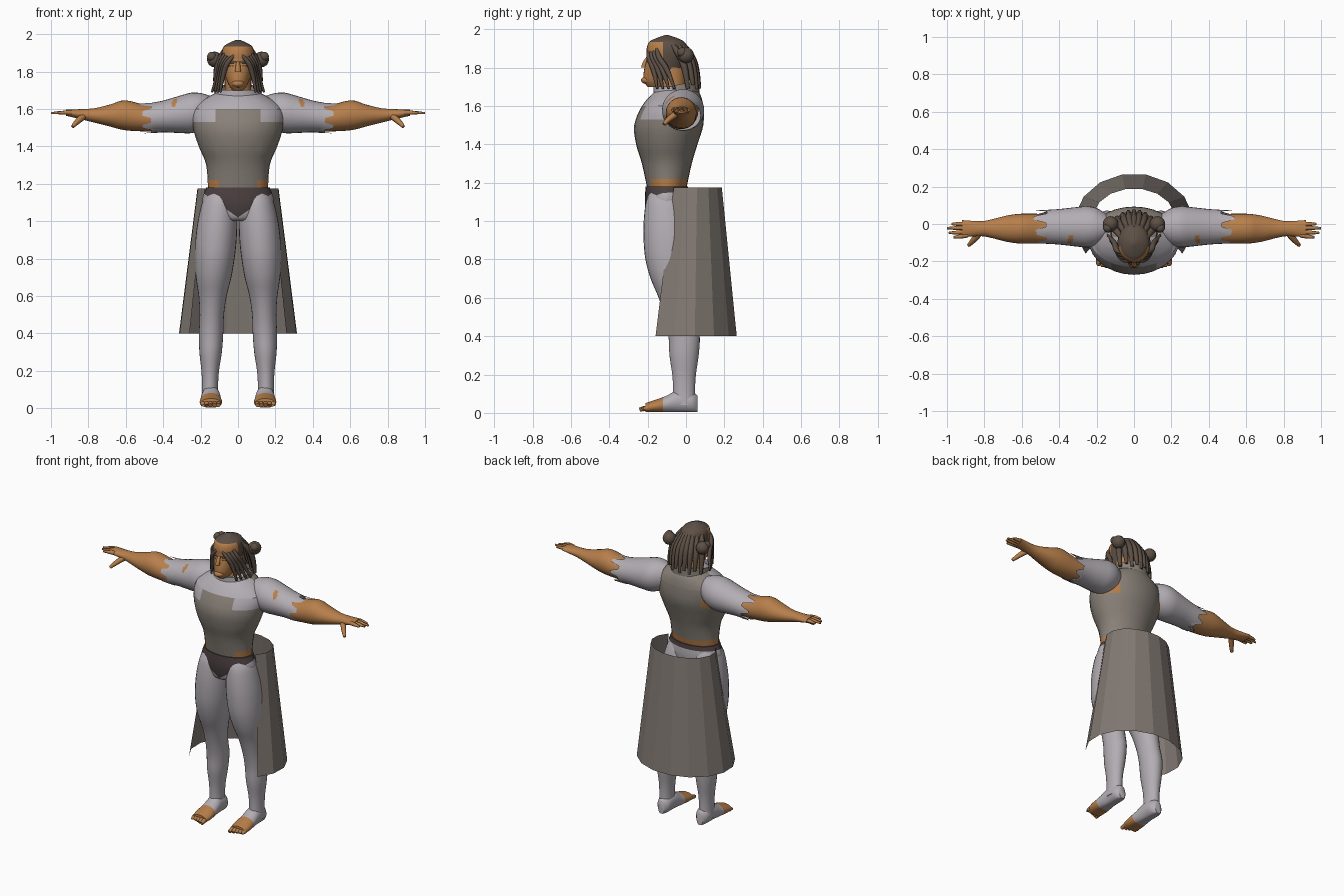
import bpy, bmesh, math
from mathutils import Vector

if "Cube" in bpy.data.objects:
    bpy.data.objects.remove(bpy.data.objects["Cube"])


def flat_colour(name, red, green, blue):
    mat = bpy.data.materials.new(name)
    mat.use_nodes = True
    mat.diffuse_color = (red, green, blue, 1)
    mat.node_tree.nodes["Principled BSDF"].inputs["Base Color"].default_value = mat.diffuse_color
    return mat


MATERIALS = [
    flat_colour("pale_cloth", .45, .42, .45),
    flat_colour("grey_vest", .25, .22, .19),
    flat_colour("skirt_cloth", .22, .19, .17),
    flat_colour("skin", .47, .21, .07),
    flat_colour("brown_hair", .11, .08, .06),
    flat_colour("dark_briefs", .07, .05, .05),
]
CLOTH, VEST, SKIRT, SKIN, HAIR, BRIEFS = range(len(MATERIALS))
X, Y, Z = Vector((1, 0, 0)), Vector((0, 1, 0)), Vector((0, 0, 1))


def smooth_rows(rows, steps=4):
    """Ease between profile rows with a Catmull-Rom curve."""
    rows = [Vector(row) for row in rows]
    padded = [rows[0], *rows, rows[-1]]
    result = []
    for before, start, end, after in zip(padded, rows, rows[1:], padded[3:]):
        tangent_in, tangent_out = (end - before) / 2, (after - start) / 2
        for step in range(steps):
            t = step / steps
            ease = t * t * (3 - 2 * t)
            result.append(start.lerp(end, ease) + tangent_in * t * (1 - t) ** 2
                          - tangent_out * t * t * (1 - t))
    return result + [rows[-1]]


def finish(name, bm, rule, smooth=True):
    """Colour the faces with a material or a rule, then make the object."""
    bmesh.ops.recalc_face_normals(bm, faces=bm.faces)
    for face in bm.faces:
        face.material_index = rule(face.calc_center_median()) if callable(rule) else rule
    mesh = bpy.data.meshes.new(name)
    bm.to_mesh(mesh)
    bm.free()
    for mat in MATERIALS:
        mesh.materials.append(mat)
    ob = bpy.data.objects.new(name, mesh)
    bpy.context.collection.objects.link(ob)
    if smooth:
        bpy.ops.object.select_all(action="DESELECT")
        ob.select_set(True)
        bpy.context.view_layer.objects.active = ob
        bpy.ops.object.shade_smooth_by_angle(angle=math.radians(50))


def loft(name, axis, rows, rule, side=1, caps=True, cuts=(), tweak=None, segments=28):
    """Skin ellipses along an axis; a row is position, two centres, two radii."""
    bm = bmesh.new()
    rings = []
    rows = smooth_rows(rows)
    for row in rows:
        position, centre_u, centre_v, radius_u, radius_v = row
        ring = []
        for k in range(segments):
            angle = math.tau * k / segments
            point = [centre_u + radius_u * math.cos(angle), centre_v + radius_v * math.sin(angle)]
            point.insert("xyz".index(axis), position)
            if tweak:
                tweak(point, k, row is rows[-1])
            ring.append(bm.verts.new((point[0] * side, point[1], point[2])))
        rings.append(ring)
    for lower, upper in zip(rings, rings[1:]):
        for k in range(segments):
            bm.faces.new((lower[k - 1], lower[k], upper[k], upper[k - 1]))
    if caps:
        bm.faces.new(rings[0])
        bm.faces.new(rings[-1])
    for place, normal in cuts:
        geometry = bm.verts[:] + bm.edges[:] + bm.faces[:]
        bmesh.ops.bisect_plane(bm, geom=geometry, plane_co=place, plane_no=normal)
    finish(name, bm, rule)


def tube(name, points, radii, mat, side=1):
    """Tapered round strand along a soft path."""
    curve = bpy.data.curves.new(name, "CURVE")
    curve.dimensions = "3D"
    curve.bevel_depth = curve.bevel_resolution = 1
    curve.resolution_u = 4
    curve.use_fill_caps = True
    spline = curve.splines.new("NURBS")
    spline.points.add(len(points) - 1)
    for target, (x, y, z), radius in zip(spline.points, points, radii):
        target.co = (x * side, y, z, 1)
        target.radius = radius
    spline.order_u = 3
    spline.use_endpoint_u = True
    curve.materials.append(MATERIALS[mat])
    bpy.context.collection.objects.link(bpy.data.objects.new(name, curve))


def ball(name, centre, radius, mat, side=1, flatten=1):
    bm = bmesh.new()
    bmesh.ops.create_uvsphere(bm, u_segments=14, v_segments=8, radius=radius)
    for vert in bm.verts:
        vert.co.z *= flatten
        vert.co += Vector(centre)
        vert.co.x *= side
    finish(name, bm, mat)


# Torso: vest, pale yoke, bare shoulder blades and waist
WAIST, YOKE, CHEST = 1.22, 1.6, 1.53


def torso_rule(c):
    across = abs(c.x)
    if c.z < WAIST and (across > .11 or c.y > -.1):
        return SKIN
    if c.y < -.06:
        return VEST if c.z < (YOKE if across < .12 else CHEST) else CLOTH
    return SKIN if across > .165 and CHEST - .06 < c.z < YOKE + .05 else VEST


torso_rows = ((1.16, -.1, .16, .1), (1.3, -.1, .17, .13), (1.4, -.1, .21, .16), (1.5, -.09, .24, .18),
              (1.6, -.07, .24, .16), (1.67, -.05, .15, .12), (1.7, -.05, .08, .08))
loft("torso", "z", [(z, 0, y, rx, ry) for z, y, rx, ry in torso_rows], torso_rule,
     cuts=[(Z * height, Z) for height in (WAIST, CHEST, YOKE)] + [(X * s * .12, X) for s in (-1, 1)])

# Pelvis: briefs with a V at the front and a belt behind
BELT, CROTCH, SLOPE = 1.15, 1.02, .7


def pelvis_rule(c):
    limit = CROTCH + SLOPE * abs(c.x) if c.y < -.1 else BELT
    return BRIEFS if c.z > limit else CLOTH


pelvis_rows = ((1, .05, .07), (CROTCH, .13, .1), (1.1, .19, .115), (1.18, .17, .11))
loft("pelvis", "z", [(z, 0, -.1, rx, ry) for z, rx, ry in pelvis_rows], pelvis_rule,
     cuts=[(Z * CROTCH, X * s * SLOPE - Z) for s in (-1, 1)] + [(Z * BELT, Z), (Y * -.1, Y)])


# Collar rising behind the neck
def raise_back(point, k, last):
    if last:
        point[2] += .2 * (point[1] + .05)


loft("collar", "z", [(z, 0, -.05, r, .12) for z, r in ((1.64, .16), (1.67, .13), (1.71, .12))],
     lambda c: CLOTH if c.y < -.07 else VEST, caps=False, tweak=raise_back)
loft("neck", "z", [(z, 0, -.07, .07, .07) for z in (YOKE, 1.8)], SKIN)

# Open back skirt: a faceted, flaring sheet
bm = bmesh.new()
PANELS = 11
edges = []
for i in range(PANELS + 1):
    angle = math.radians(-36 + 252 * i / PANELS)
    c, s = math.cos(angle), math.sin(angle)
    edges.append([bm.verts.new(co) for co in ((.22 * c, .03 + .16 * s, 1.175), (.32 * c, .27 * s, .4))])
for (top, bottom), (next_top, next_bottom) in zip(edges, edges[1:]):
    bm.faces.new((top, bottom, next_bottom, next_top))
finish("back_skirt", bm, SKIRT, smooth=False)

# Head with a hair scalp
HAIRLINE, TEMPLE = 1.935, -.12
head_rows = ((1.7, -.15, .03, .05), (1.73, -.15, .05, .07), (1.78, -.12, .07, .1),
             (1.85, -.1, .085, .105), (1.9, -.1, .087, .105), (1.94, -.1, .07, .085), (1.97, -.1, .01, .01))
loft("head", "z", [(z, 0, y, rx, ry) for z, y, rx, ry in head_rows],
     lambda c: SKIN if c.y < TEMPLE and c.z < HAIRLINE else HAIR,
     cuts=[(Z * HAIRLINE, Z), (Y * TEMPLE, Y)])
tube("nose", [(0, -.2, 1.85), (0, -.22, 1.82), (0, -.22, 1.8)], (.01, .014, .016), SKIN)
ball("chin", (0, -.2, 1.735), .035, SKIN, flatten=.6)
tube("mouth", [(-.03, -.2, 1.765), (0, -.225, 1.77), (.03, -.2, 1.765)], (.004, .005, .004), BRIEFS)

# Braids down the back of the head
BRAIDS = 9
for i in range(BRAIDS):
    t = 2 * i / (BRAIDS - 1) - 1
    y = -.02 - .06 * t * t
    tube("back_braid", [(.06 * t, y, 1.93), (.1 * t, y + .05, 1.87), (.12 * t, y + .08, 1.78),
                        (.12 * t, y + .09, 1.69 + .02 * (i % 2))], (.012, .02, .018, .01), HAIR)


# Torn sleeve hem and flat sole
def tear_hem(point, k, last):
    if last:
        point[0] += .035 * (-1) ** (k // 2) + (point[2] - CHEST) / 4


def flatten_sole(point, k, last):
    point[2] = max(point[2], .005)


arm_rows = ((.17, .07, 1.585, .07), (.3, .09, 1.58, .09), (.46, .08, 1.55, .07), (.6, .08, 1.566, .08),
            (.68, .07, 1.565, .06), (.76, .05, 1.565, .04), (.82, .04, 1.57, .03), (.92, .046, 1.58, .016))
sleeve_rows = ((.15, .07, .08), (.2, .1, .1), (.25, .11, .108), (.31, .105, .1), (.4, .095, .085), (.48, .09, .08))
leg_rows = ((.04, -.01, .045), (.12, -.01, .043), (.2, -.01, .047), (.3, -.01, .06), (.4, -.01, .065),
            (.5, -.03, .065), (.6, -.05, .075), (.7, -.07, .095), (.8, -.085, .106), (.9, -.09, .11),
            (1, -.095, .105), (1.1, -.1, .09), (BELT, -.1, .07))
foot_rows = ((.06, .045, .024), (.03, .055, .045), (-.04, .06, .05), (-.1, .045, .055),
             (-.16, .034, .06), (-.21, .026, .054))

for side, tag in ((1, "left"), (-1, "right")):
    # Hair buns, brow, eye and face locks
    ball(f"{tag}_bun", (.125, 0, 1.865), .042, HAIR, side)
    ball(f"{tag}_bun_knot", (.14, -.02, 1.88), .026, HAIR, side)
    tube(f"{tag}_brow", [(0, -.2, 1.845), (.035, -.2, 1.855), (.065, -.17, 1.845)],
         (.006, .01, .006), HAIR, side)
    tube(f"{tag}_eye", [(.02, -.198, 1.83), (.05, -.18, 1.83)], (.009, .009), BRIEFS, side)
    for strand in range(4):
        d = .015 * strand
        tube(f"{tag}_face_lock", [(.01 + d, d - .195, 1.895 + d / 2), (.05 + d, d - .2, 1.865),
                                  (.08 + d / 2, 1.6 * d - .165, 1.79), (.095 + d, 2 * d - .15, 1.69)],
             (.006, .015, .016, .006), HAIR, side)

    # Arm, hand and sleeve
    loft(f"{tag}_arm", "x", [(x, -.025, z, ry, rz) for x, ry, z, rz in arm_rows], SKIN, side)
    for y, tip in ((-.07, .965), (-.047, .99), (-.022, 1), (0, .975)):
        tube(f"{tag}_finger", [(.89, y * .85, 1.58), (.94, y, 1.583), (tip, y, 1.577)],
             (.013, .012, .006), SKIN, side)
    tube(f"{tag}_thumb", [(.82, -.04, 1.565), (.855, -.085, 1.54), (.885, -.115, 1.505)],
         (.018, .018, .009), SKIN, side)
    loft(f"{tag}_sleeve", "x", [(x, -.015, 1.61 - x / 8, ry, rz) for x, ry, rz in sleeve_rows],
         CLOTH, side, caps=False, tweak=tear_hem)

    # Leg, foot and toes
    loft(f"{tag}_leg", "z", [(z, .15 - z * z / 25, y, r, r * 1.1 + .01) for z, y, r in leg_rows], CLOTH, side)
    loft(f"{tag}_foot", "y", [(y, .145, z, r, z) for y, z, r in foot_rows],
         lambda c: SKIN if c.y < TEMPLE else CLOTH, side, cuts=[(Y * TEMPLE, Y)], tweak=flatten_sole)
    for toe in range(5):
        x = .105 + .021 * toe
        tube(f"{tag}_toe", [(x, -.19, .025), (x, -.215, .027), (x, .007 * toe - .243, .016)],
             (.015, .015, .012), SKIN, side)
